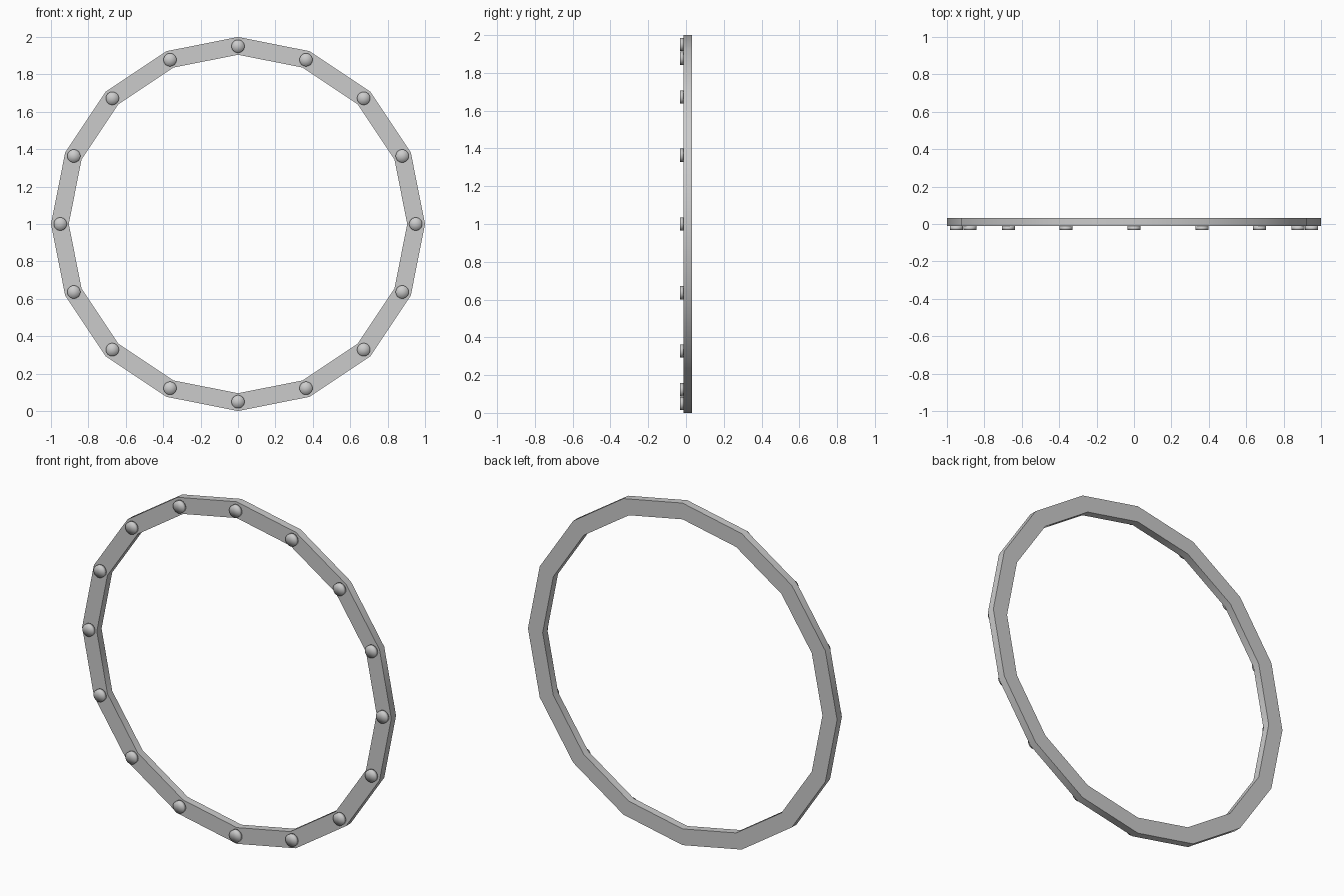
import bpy, bmesh
from math import sin, cos, pi, radians
from mathutils import Matrix

if "Cube" in bpy.data.objects:
    bpy.data.objects.remove(bpy.data.objects["Cube"])

SIDES = 16
R_OUT, R_IN, R_RIVET = 1.0, 0.905, 0.95
Y_FRONT, Y_BACK, Y_RIVET = -0.012, 0.032, -0.032
CENTRE_Z = 1.0


def finish(bm, name):
    bmesh.ops.recalc_face_normals(bm, faces=bm.faces)
    mesh = bpy.data.meshes.new(name)
    bm.to_mesh(mesh)
    bm.free()
    obj = bpy.data.objects.new(name, mesh)
    bpy.context.collection.objects.link(obj)
    return obj


def polar(r, i):
    a = 2 * pi * i / SIDES
    return r * cos(a), CENTRE_Z + r * sin(a)


# Sixteen-sided flat ring with a rectangular cross-section
bm = bmesh.new()
section = [(R_OUT, Y_FRONT), (R_OUT, Y_BACK), (R_IN, Y_BACK), (R_IN, Y_FRONT)]
loops = []
for i in range(SIDES):
    loop = []
    for r, y in section:
        x, z = polar(r, i)
        loop.append(bm.verts.new((x, y, z)))
    loops.append(loop)
for i in range(SIDES):
    a, b = loops[i], loops[(i + 1) % SIDES]
    for k in range(4):
        n = (k + 1) % 4
        bm.faces.new((a[k], a[n], b[n], b[k]))
ring = finish(bm, "ring")
bpy.context.view_layer.objects.active = ring
ring.select_set(True)
bpy.ops.object.shade_smooth_by_angle(angle=radians(30))

# Short rivet discs on the front, one at each corner, softly shaded
for i in range(SIDES):
    x, z = polar(R_RIVET, i)
    bm = bmesh.new()
    place = Matrix.Translation((x, (Y_RIVET + Y_FRONT) / 2, z)) @ Matrix.Rotation(pi / 2, 4, 'X')
    bmesh.ops.create_cone(bm, cap_ends=True, cap_tris=True, segments=24,
                          radius1=0.035, radius2=0.035,
                          depth=Y_FRONT - Y_RIVET, matrix=place)
    for f in bm.faces:
        f.smooth = True
    finish(bm, f"rivet_{i + 1}")
